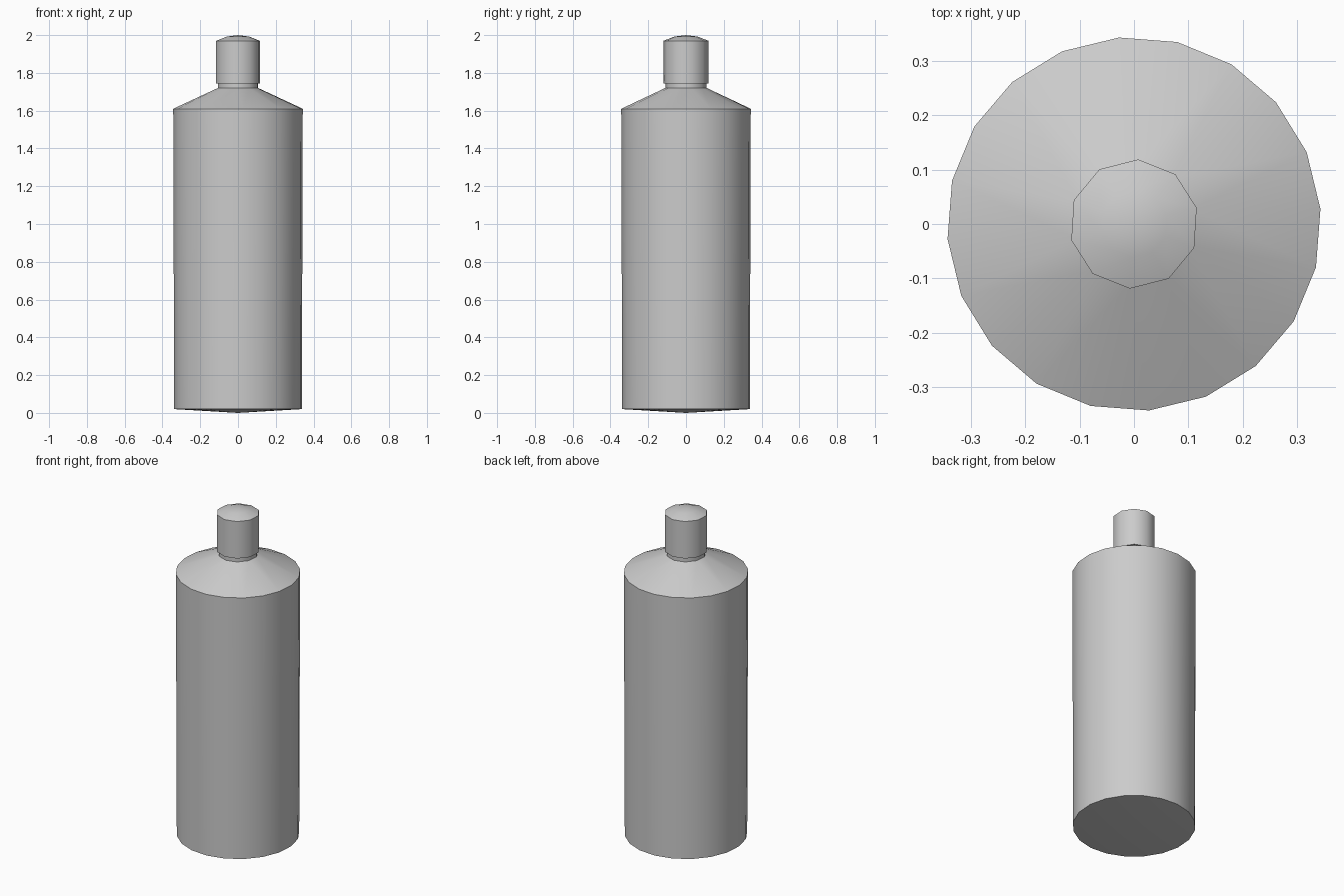
import bpy, bmesh, math

if "Cube" in bpy.data.objects:
    bpy.data.objects.remove(bpy.data.objects["Cube"])


def ring(bm, sides, radius, z, phase):
    """Regular polygon of vertices at height z."""
    return [bm.verts.new((radius * math.cos(phase + math.tau * i / sides),
                          radius * math.sin(phase + math.tau * i / sides), z))
            for i in range(sides)]


def skin(bm, rings):
    """Quads between consecutive rings of equal size."""
    for a, b in zip(rings, rings[1:]):
        n = len(a)
        for i in range(n):
            j = (i + 1) % n
            bm.faces.new((a[i], a[j], b[j], b[i]))


def fan(bm, loop, z):
    """Close a ring with a shallow cone to the axis."""
    tip = bm.verts.new((0, 0, z))
    for i, v in enumerate(loop):
        bm.faces.new((v, loop[(i + 1) % len(loop)], tip))


def finish(bm, name):
    bmesh.ops.recalc_face_normals(bm, faces=bm.faces[:])
    mesh = bpy.data.meshes.new(name)
    bm.to_mesh(mesh)
    bm.free()
    obj = bpy.data.objects.new(name, mesh)
    bpy.context.collection.objects.link(obj)
    bpy.ops.object.select_all(action='DESELECT')
    obj.select_set(True)
    bpy.context.view_layer.objects.active = obj
    bpy.ops.object.shade_smooth_by_angle(angle=math.radians(40))


BODY_PHASE, CAP_PHASE = math.radians(4.6), math.radians(14.4)

# Bottle: 20-sided body, shoulder narrowing to a 10-sided neck
bm = bmesh.new()
base = ring(bm, 20, 0.339, 0.02, BODY_PHASE)
rim = ring(bm, 20, 0.344, 1.61, BODY_PHASE)
neck = ring(bm, 10, 0.110, 1.72, CAP_PHASE)
neck_top = ring(bm, 10, 0.110, 1.745, CAP_PHASE)
fan(bm, base, 0.0)
skin(bm, [base, rim])
for j in range(10):
    k = (j + 1) % 10
    bm.faces.new((rim[2 * j], rim[2 * j + 1], neck[j]))
    bm.faces.new((rim[2 * j + 1], rim[2 * k], neck[k], neck[j]))
skin(bm, [neck, neck_top])
finish(bm, "bottle_body")

# Cap: 10-sided with a slightly domed top
bm = bmesh.new()
rings = [ring(bm, 10, r, z, CAP_PHASE) for r, z in
         [(0.110, 1.745), (0.119, 1.745), (0.119, 1.97), (0.062, 1.992)]]
skin(bm, rings)
fan(bm, rings[-1], 2.0)
finish(bm, "cap")
